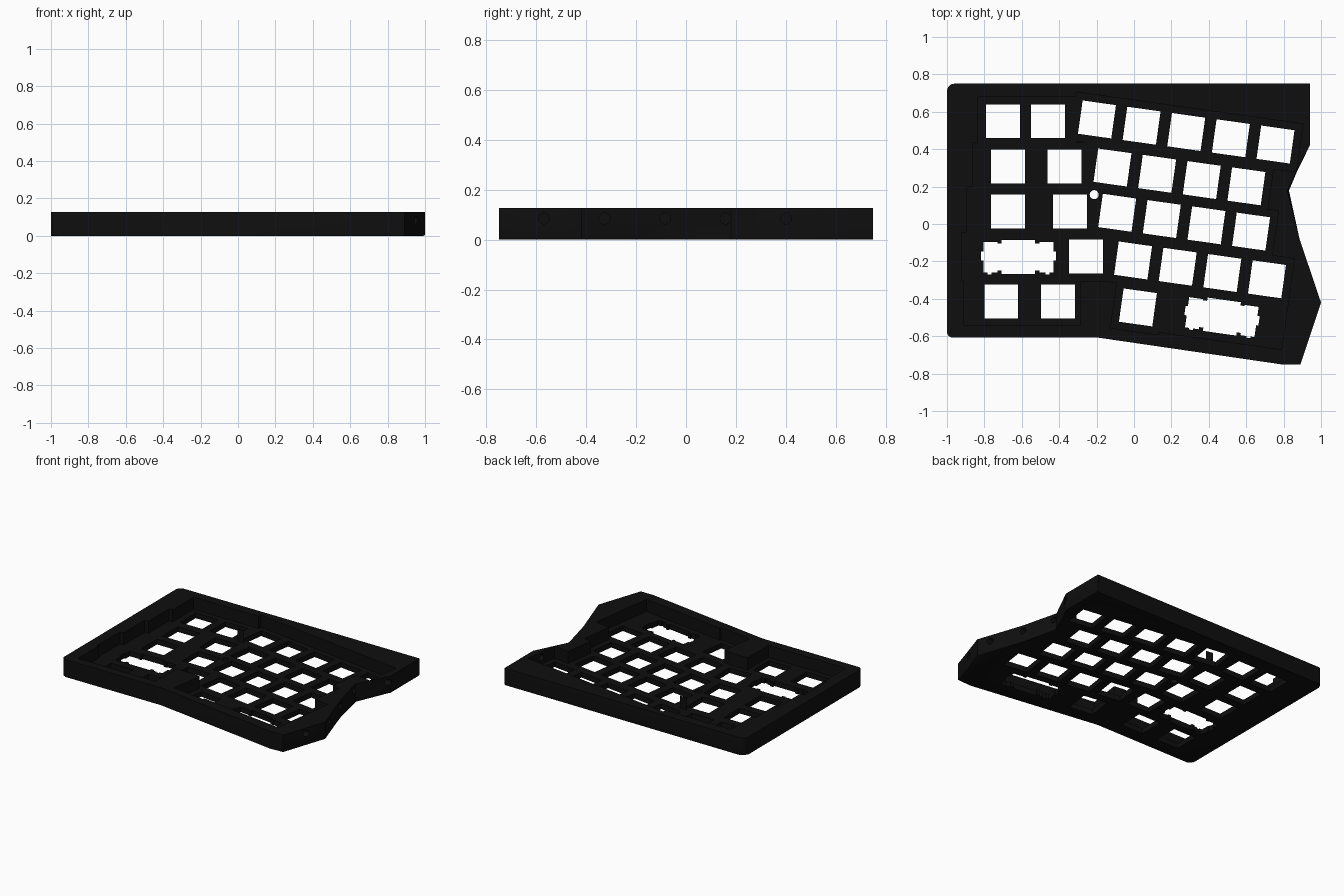
import bpy, bmesh, math
from mathutils import Vector, Matrix

if "Cube" in bpy.data.objects:
    bpy.data.objects.remove(bpy.data.objects["Cube"])

HEIGHT = 0.127      # overall case height
FLOOR = 0.038       # top of the switch plate
UNIT = 0.241        # one key spacing
HOLE = 0.18         # switch opening
GAP = 0.009         # clearance around the keys
TILT = math.radians(-8)

black = bpy.data.materials.new("matte black")
black.diffuse_color = (0.0048, 0.0048, 0.0048, 1)
black.use_nodes = True
black.node_tree.nodes["Principled BSDF"].inputs["Base Color"].default_value = black.diffuse_color


def prism(bm, pts, z0, z1):
    """Closed prism from a counter-clockwise outline."""
    n = len(pts)
    lo = [bm.verts.new((x, y, z0)) for x, y in pts]
    hi = [bm.verts.new((x, y, z1)) for x, y in pts]
    bm.faces.new(lo[::-1])
    bm.faces.new(hi)
    for i in range(n):
        j = (i + 1) % n
        bm.faces.new((lo[i], lo[j], hi[j], hi[i]))


def box(bm, cx, cy, w, d, z0, z1, angle=0.0, ox=0.0, oy=0.0):
    """Rotated box, with an offset measured in its own turned frame."""
    rot = Matrix.Rotation(angle, 2)
    pts = []
    for sx, sy in ((-1, -1), (1, -1), (1, 1), (-1, 1)):
        p = rot @ Vector((ox + sx * w / 2, oy + sy * d / 2))
        pts.append((cx + p.x, cy + p.y))
    prism(bm, pts, z0, z1)


def arc(cx, cy, r, a0, a1, n=8):
    return [(cx + r * math.cos(math.radians(a0 + (a1 - a0) * i / n)),
             cy + r * math.sin(math.radians(a0 + (a1 - a0) * i / n))) for i in range(n + 1)]


def make(name, bm):
    bmesh.ops.recalc_face_normals(bm, faces=bm.faces)
    me = bpy.data.meshes.new(name)
    bm.to_mesh(me)
    bm.free()
    me.materials.append(black)
    ob = bpy.data.objects.new(name, me)
    bpy.context.collection.objects.link(ob)
    return ob


def cut(ob, bm, name):
    """Subtract the cutter mesh and remove it."""
    cutter = make(name, bm)
    cutter.hide_render = True
    mod = ob.modifiers.new(name, 'BOOLEAN')
    mod.operation = 'DIFFERENCE'
    mod.solver = 'EXACT'
    mod.use_self = True
    mod.object = cutter
    bpy.context.view_layer.objects.active = ob
    bpy.ops.object.modifier_apply(modifier=name)
    bpy.data.objects.remove(cutter)


# Case body: angular outline with rounded left corners and a softened base edge
outline = (arc(-0.96, 0.71, 0.04, 90, 180) + arc(-0.97, -0.577, 0.03, 180, 270)
           + [(-0.195, -0.607), (0.785, -0.75), (0.89, -0.75), (1.0, -0.42),
              (0.885, -0.08), (0.82, 0.18), (0.94, 0.42), (0.94, 0.75)])
bm = bmesh.new()
prism(bm, outline, 0, HEIGHT)
base = [e for e in bm.edges if all(v.co.z < 1e-5 for v in e.verts)]
bmesh.ops.bevel(bm, geom=base, offset=0.008, segments=2, profile=0.5, affect='EDGES')
case = make("keyboard_case", bm)

# Straight left block: row y, pocket left, pocket right, switch centres
left_rows = [(0.55, -0.834, -0.31, (-0.70, -0.46)),
             (0.307, -0.862, -0.22, (-0.674, -0.372)),
             (0.067, -0.893, -0.19, (-0.674, -0.342)),
             (-0.174, -0.923, -0.11, (-0.257,)),
             (-0.414, -0.91, -0.285, (-0.709, -0.406))]
# Tilted right block: first key centre and key count
right_rows = [(-0.198, 0.559, 5), (-0.115, 0.302, 4), (-0.09, 0.06, 4),
              (-0.005, -0.195, 4), (0.021, -0.446, 1)]
# Wide keys with stabiliser cutouts: centre and angle
wide_keys = [(-0.618, -0.176, 0.0), (0.47, -0.495, TILT)]
step = Matrix.Rotation(TILT, 2) @ Vector((UNIT, 0))

# Stepped key well
well = bmesh.new()
cell = UNIT + 2 * GAP
for i, (y, x0, x1, _) in enumerate(left_rows):
    box(well, (x0 + x1) / 2, y, x1 - x0, cell, FLOOR, 0.2 + 0.01 * i)
for i, (x, y, n) in enumerate(right_rows):
    mid = Vector((x, y)) + step * (n - 1) / 2
    box(well, mid.x, mid.y, n * UNIT + 2 * GAP, cell, FLOOR, 0.3 + 0.01 * i, TILT)
box(well, 0.47, -0.495, 2.75 * UNIT + 2 * GAP, cell, FLOOR, 0.4, TILT)
cut(case, well, "key_well")

# Square switch openings and the round reset opening
holes = bmesh.new()
for y, _, _, xs in left_rows:
    for x in xs:
        box(holes, x, y, HOLE, HOLE, -0.1, 0.3)
for x, y, n in right_rows:
    for k in range(n):
        box(holes, x + step.x * k, y + step.y * k, HOLE, HOLE, -0.1, 0.3, TILT)
prism(holes, arc(-0.213, 0.157, 0.024, 0, 345, 23), -0.1, 0.3)
cut(case, holes, "switch_openings")

# Stabiliser openings: overlapping boxes
stab = bmesh.new()
for x, y, a in wide_keys:
    box(stab, x, y, HOLE, HOLE, -0.1, 0.3, a)
    box(stab, x, y, 0.33, 0.145, -0.11, 0.31, a)
    box(stab, x, y, 0.40, 0.05, -0.12, 0.32, a, 0, 0.005)
    for s in (-1, 1):
        box(stab, x, y, 0.075, 0.163, -0.13, 0.33, a, s * 0.15, -0.003)
        box(stab, x, y, 0.022, 0.02, -0.14, 0.34, a, s * 0.155, -0.083)
cut(case, stab, "stabiliser_openings")

# Magnet sockets along the right-hand side
sockets = bmesh.new()
for y, x in ((-0.57, 0.95), (-0.327, 0.968), (-0.084, 0.886), (0.159, 0.825), (0.402, 0.931)):
    m = (Matrix.Translation((x, y, 0.085)) @ Matrix.Rotation(math.pi / 2, 4, 'Y'))
    bmesh.ops.create_cone(sockets, cap_ends=True, segments=24, radius1=0.022,
                          radius2=0.022, depth=0.1, matrix=m)
cut(case, sockets, "magnet_sockets")

# Smooth the rounded corners, keep hard edges
bpy.ops.object.select_all(action='DESELECT')
case.select_set(True)
bpy.context.view_layer.objects.active = case
bpy.ops.object.shade_smooth_by_angle(angle=math.radians(30))
